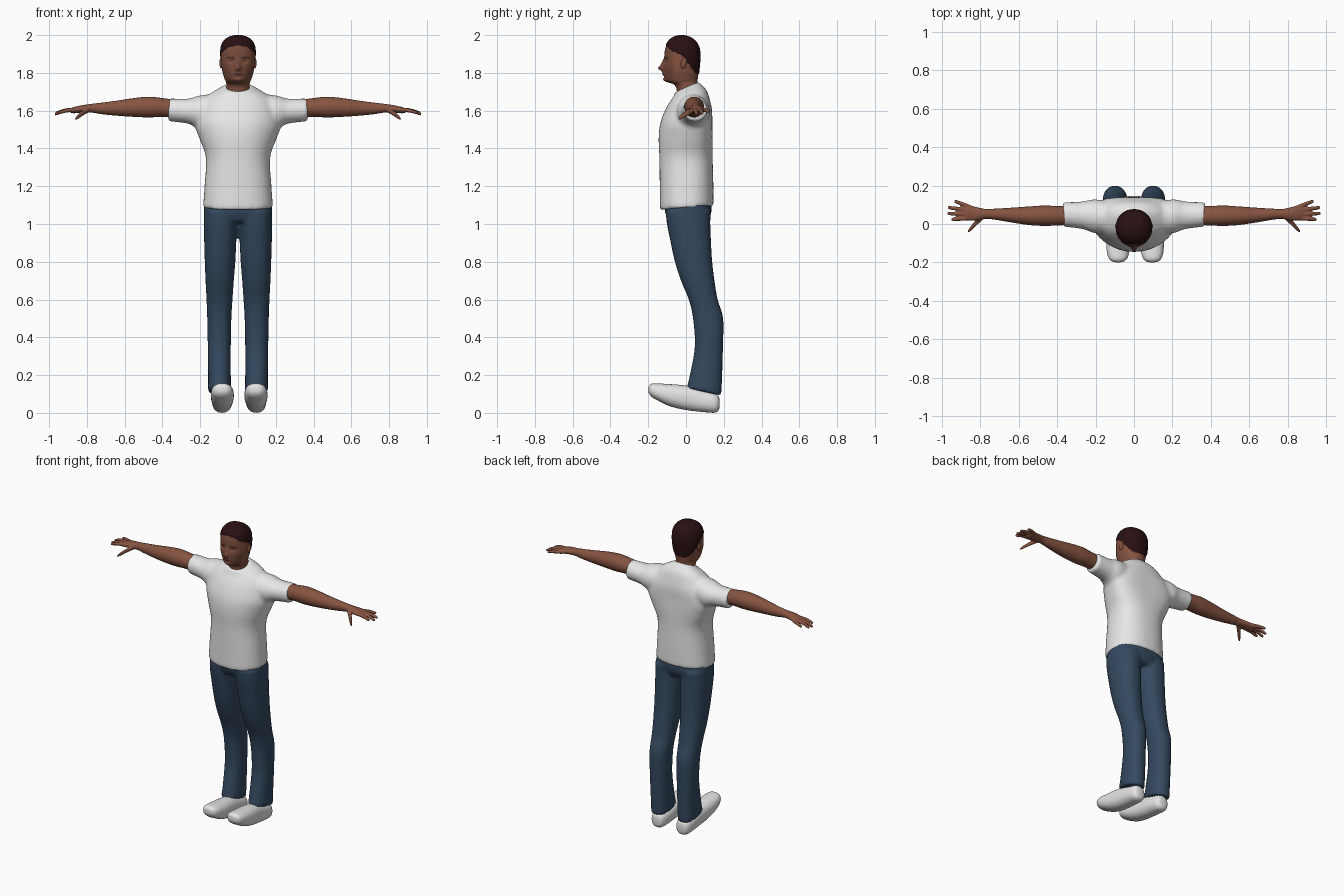
import bpy, bmesh, math
from mathutils import Vector


def mat(name, r, g, b):
    m = bpy.data.materials.new(name)
    m.diffuse_color = (r, g, b, 1)
    return m


SKIN = mat("brown_skin", 0.24, 0.088, 0.052)
FACE = mat("face_skin", 0.19, 0.07, 0.044)
SHADE = mat("brow_and_lip", 0.10, 0.036, 0.026)
HAIR = mat("dark_hair", 0.022, 0.005, 0.006)
SHIRT = mat("white_cotton", 0.80, 0.80, 0.80)
JEANS = mat("blue_denim", 0.034, 0.066, 0.115)
SHOE = mat("white_shoe", 0.78, 0.78, 0.78)


def spline(keys, steps):
    """Catmull-Rom through key tuples."""
    out = []
    for i in range(len(keys) - 1):
        k = [keys[max(i - 1, 0)], keys[i], keys[i + 1], keys[min(i + 2, len(keys) - 1)]]
        for j in range(steps):
            t = j / steps
            out.append([0.5 * (2 * b + (c - a) * t + (2 * a - 5 * b + 4 * c - d) * t * t
                               + (3 * b - a - 3 * c + d) * t ** 3) for a, b, c, d in zip(*k)])
    out.append(list(keys[-1]))
    return out


def loft(bm, axis, keys, side=1, dx=0, seg=32, steps=5, power=2.0):
    """Capped skin along an axis. Key: (t, centre u, centre v, radius u, radius v, tilt, bow)."""
    keys = [tuple(k) + (0,) * (7 - len(k)) for k in keys]
    rings = []
    for t, cu, cv, ru, rv, tilt, bow in spline(keys, steps):
        ring = []
        for i in range(seg):
            a = 2 * math.pi * i / seg
            c, s = math.cos(a), math.sin(a)
            c = math.copysign(abs(c) ** (2 / power), c)
            s = math.copysign(abs(s) ** (2 / power), s)
            u, v = cu + ru * c, cv + rv * s + bow * c * c
            w = t + tilt * rv * s
            p = {'X': (w, u, v), 'Y': (u, w, v), 'Z': (u, v, w)}[axis]
            ring.append(bm.verts.new((side * p[0] + dx, p[1], p[2])))
        rings.append(ring)
    for r, q in zip(rings, rings[1:]):
        for i in range(seg):
            j = (i + 1) % seg
            bm.faces.new((r[i], r[j], q[j], q[i]))
    bm.faces.new(rings[0])
    bm.faces.new(rings[-1])


def finish(bm, name, *mats, voxel=0, smooth=0):
    bmesh.ops.recalc_face_normals(bm, faces=bm.faces)
    me = bpy.data.meshes.new(name)
    bm.to_mesh(me)
    bm.free()
    for m in mats:
        me.materials.append(m)
    me.polygons.foreach_set("use_smooth", [True] * len(me.polygons))
    ob = bpy.data.objects.new(name, me)
    bpy.context.collection.objects.link(ob)
    if voxel:  # fuse overlapping lofts into one soft skin
        r = ob.modifiers.new("fuse", 'REMESH')
        r.mode, r.voxel_size, r.use_smooth_shade = 'VOXEL', voxel, True
        s = ob.modifiers.new("soften", 'SMOOTH')
        s.factor, s.iterations = 0.5, smooth
    return ob


# T-shirt: torso with two sleeves
bm = bmesh.new()
loft(bm, 'Z', [(1.085, 0, .003, .182, .138, .07), (1.10, 0, .003, .184, .142, .06),
               (1.2, 0, .003, .177, .142, .02), (1.35, 0, 0, .170, .141, 0, .01),
               (1.45, 0, -.002, .203, .143, 0, .03), (1.53, 0, .001, .230, .138, 0, .04),
               (1.6, 0, .013, .215, .125, 0, .03), (1.65, 0, .020, .185, .107, .05, .01),
               (1.692, 0, .021, .142, .087, .2), (1.725, 0, .002, .072, .062, .45)],
     seg=48, power=2.3)
for s in (1, -1):
    loft(bm, 'X', [(.08, .03, 1.60, .08, .09), (.2, .04, 1.593, .088, .088),
                   (.26, .045, 1.597, .073, .067), (.33, .048, 1.602, .066, .062),
                   (.37, .05, 1.604, .064, .061)], side=s)
finish(bm, "t_shirt", SHIRT, voxel=.011, smooth=5)

# Jeans: hips with two legs
bm = bmesh.new()
loft(bm, 'Z', [(1.01, 0, .013, .15, .10), (1.06, 0, .012, .178, .122),
               (1.13, 0, .010, .178, .122)], power=2.4)
for s in (1, -1):
    loft(bm, 'Z', [(.112, .098, .095, .061, .092, -.22), (.2, .098, .106, .060, .086),
                   (.35, .099, .121, .061, .075), (.5, .099, .117, .064, .080),
                   (.6, .098, .091, .069, .077), (.7, .097, .062, .075, .089),
                   (.8, .095, .040, .081, .099), (.9, .094, .026, .085, .107),
                   (1.0, .092, .014, .089, .115), (1.07, .09, .011, .09, .12)],
         side=s, power=2.2)
finish(bm, "jeans", JEANS, voxel=.010, smooth=4)

# Shoes with raised toes
for s, dx, name in ((1, 0, "shoe_left"), (-1, .012, "shoe_right")):
    bm = bmesh.new()
    loft(bm, 'Y', [(-.199, .095, .123, .012, .010), (-.195, .095, .123, .030, .022),
                   (-.18, .095, .119, .047, .036), (-.15, .095, .111, .057, .045),
                   (-.1, .095, .097, .061, .056), (-.04, .095, .086, .060, .063),
                   (.03, .095, .075, .056, .064), (.1, .096, .060, .053, .056),
                   (.15, .097, .052, .047, .051), (.172, .097, .051, .033, .038),
                   (.178, .097, .052, .012, .014)], side=s, dx=dx, power=2.3)
    finish(bm, name, SHOE)

# Arms with hands
fingers = [  # base y, tip x, tip y, tip z
    (.088, .935, .117, 1.594), (.070, .968, .085, 1.585),
    (.050, .970, .055, 1.581), (.031, .950, .024, 1.588)]
for s, name in ((1, "arm_left"), (-1, "arm_right")):
    bm = bmesh.new()
    loft(bm, 'X', [(.29, .045, 1.607, .048, .045), (.40, .043, 1.617, .051, .050),
                   (.47, .043, 1.619, .053, .055), (.55, .043, 1.617, .048, .050),
                   (.65, .047, 1.613, .037, .039), (.72, .051, 1.612, .029, .031),
                   (.77, .052, 1.613, .026, .024), (.82, .053, 1.610, .036, .020),
                   (.865, .059, 1.603, .041, .017), (.885, .060, 1.600, .034, .012)], side=s)
    for y0, x1, y1, z1 in fingers:
        ym = y0 * .45 + y1 * .55
        loft(bm, 'X', [(.85, y0, 1.604, .011, .012), ((.85 + x1) / 2, ym, 1.602, .011, .011),
                       (x1 - .008, y1, z1 + .003, .009, .009), (x1, y1, z1, .004, .004)],
             side=s, seg=12)
    loft(bm, 'X', [(.785, .04, 1.608, .016, .014), (.82, .007, 1.588, .017, .014),
                   (.850, -.026, 1.565, .012, .011), (.864, -.039, 1.553, .005, .005)],
         side=s, seg=12)
    finish(bm, name, SKIN, voxel=.0045, smooth=3)

# Head and neck, shaped with soft bumps
bm = bmesh.new()
profile = [  # z, half width, front y, back y
    (1.63, .075, -.04, .085), (1.68, .065, -.045, .075), (1.72, .062, -.052, .064),
    (1.74, .062, -.066, .061), (1.752, .064, -.100, .061), (1.765, .070, -.116, .062),
    (1.80, .081, -.119, .066), (1.84, .088, -.119, .070), (1.88, .091, -.115, .073),
    (1.92, .090, -.112, .071), (1.95, .084, -.102, .061), (1.973, .069, -.086, .043),
    (1.987, .048, -.066, .020), (1.995, .022, -.042, -.004), (1.996, .004, -.026, -.018)]
loft(bm, 'Z', [(z, 0, (f + b) / 2, w, (b - f) / 2) for z, w, f, b in profile],
     seg=72, steps=6, power=2.15)


def bump(p, x, z, wx, wz):
    return math.exp(-((abs(p.x) - x) / wx) ** 2 - ((p.z - z) / wz) ** 2)


for v in bm.verts:
    p = v.co
    if p.y < -.05 and p.z > 1.74:
        jaw = max(0, min(1, (1.83 - p.z) / .08))
        p.x *= 1 - jaw * .2 * min(1, (-.05 - p.y) / .05)
        v.co.y += (-.027 * bump(p, 0, 1.824, .012, .014) - .012 * bump(p, 0, 1.85, .009, .02)
                   + .010 * bump(p, .034, 1.864, .018, .011) - .006 * bump(p, 0, 1.795, .02, .010)
                   - .005 * bump(p, 0, 1.763, .02, .012) + .004 * bump(p, 0, 1.778, .025, .006))

hairline = [(-.2, 1.946), (-.105, 1.944), (-.085, 1.922), (-.04, 1.902), (-.01, 1.880),
            (.03, 1.825), (.055, 1.795), (.2, 1.79)]


def hair_z(y):
    for (y0, z0), (y1, z1) in zip(hairline, hairline[1:]):
        if y <= y1:
            return z0 + (z1 - z0) * (y - y0) / (y1 - y0)
    return z1


for f in bm.faces:
    c = f.calc_center_median()
    x = abs(c.x)
    if c.z > hair_z(c.y):
        f.material_index = 3
    elif c.y < -.07 and c.z > 1.752:
        brow = .015 < x < .058 and 1.873 < c.z < 1.884
        eye = .022 < x < .046 and 1.859 < c.z < 1.866
        lip = x < .023 and 1.789 < c.z < 1.798
        f.material_index = 2 if brow or eye or lip else 1
# Lift the hair slightly off the scalp
bm.normal_update()
bmesh.ops.recalc_face_normals(bm, faces=bm.faces)
lift = [(v, v.normal.copy()) for v in bm.verts
        if all(f.material_index == 3 for f in v.link_faces)]
for v, n in lift:
    v.co += n * .004
finish(bm, "head", SKIN, FACE, SHADE, HAIR)

# Ears
for s, name in ((1, "ear_left"), (-1, "ear_right")):
    bm = bmesh.new()
    bmesh.ops.create_uvsphere(bm, u_segments=16, v_segments=10, radius=1)
    for v in bm.verts:
        v.co = Vector((s * (.089 + .009 * v.co.x), -.012 + .015 * v.co.y + .005 * v.co.z,
                       1.852 + .029 * v.co.z))
    finish(bm, name, SKIN)
